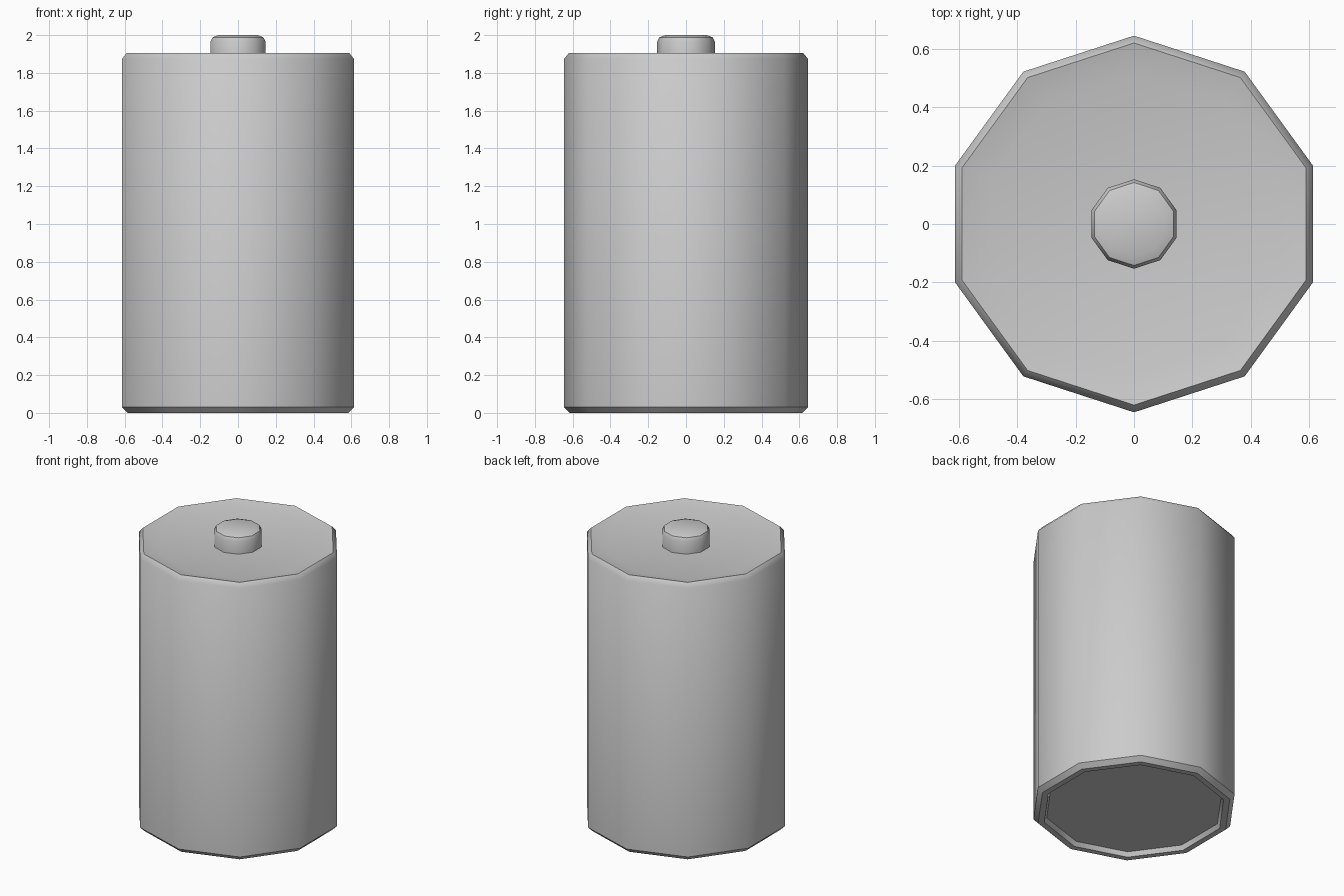
import bpy, bmesh
from math import pi, cos, sin, radians

if "Cube" in bpy.data.objects:
    bpy.data.objects.remove(bpy.data.objects["Cube"])

SIDES = 10


def lathe(name, profile):
    """Spin an (r, z) profile, listed bottom to top, into a capped ten-sided solid."""
    bm = bmesh.new()
    rings = []
    for r, z in profile:
        angles = [pi / 2 + 2 * pi * k / SIDES for k in range(SIDES)]
        rings.append([bm.verts.new((r * cos(a), r * sin(a), z)) for a in angles])
    for low, high in zip(rings, rings[1:]):
        for k in range(SIDES):
            n = (k + 1) % SIDES
            bm.faces.new((low[k], low[n], high[n], high[k]))
    bm.faces.new(rings[0][::-1])
    bm.faces.new(rings[-1])
    mesh = bpy.data.meshes.new(name)
    bm.to_mesh(mesh)
    bm.free()
    obj = bpy.data.objects.new(name, mesh)
    bpy.context.collection.objects.link(obj)
    bpy.ops.object.select_all(action='DESELECT')
    bpy.context.view_layer.objects.active = obj
    obj.select_set(True)
    bpy.ops.object.shade_smooth_by_angle(angle=radians(40))
    return obj


# Battery casing: recessed base, bevelled rims, shallow dished top
lathe("casing", [(0.56, 0.03), (0.575, 0.0), (0.615, 0.0), (0.645, 0.03),
                 (0.645, 1.875), (0.62, 1.905), (0.515, 1.88)])

# Contact button on top
lathe("terminal", [(0.153, 1.875), (0.153, 1.965), (0.142, 1.988), (0.11, 2.0)])
